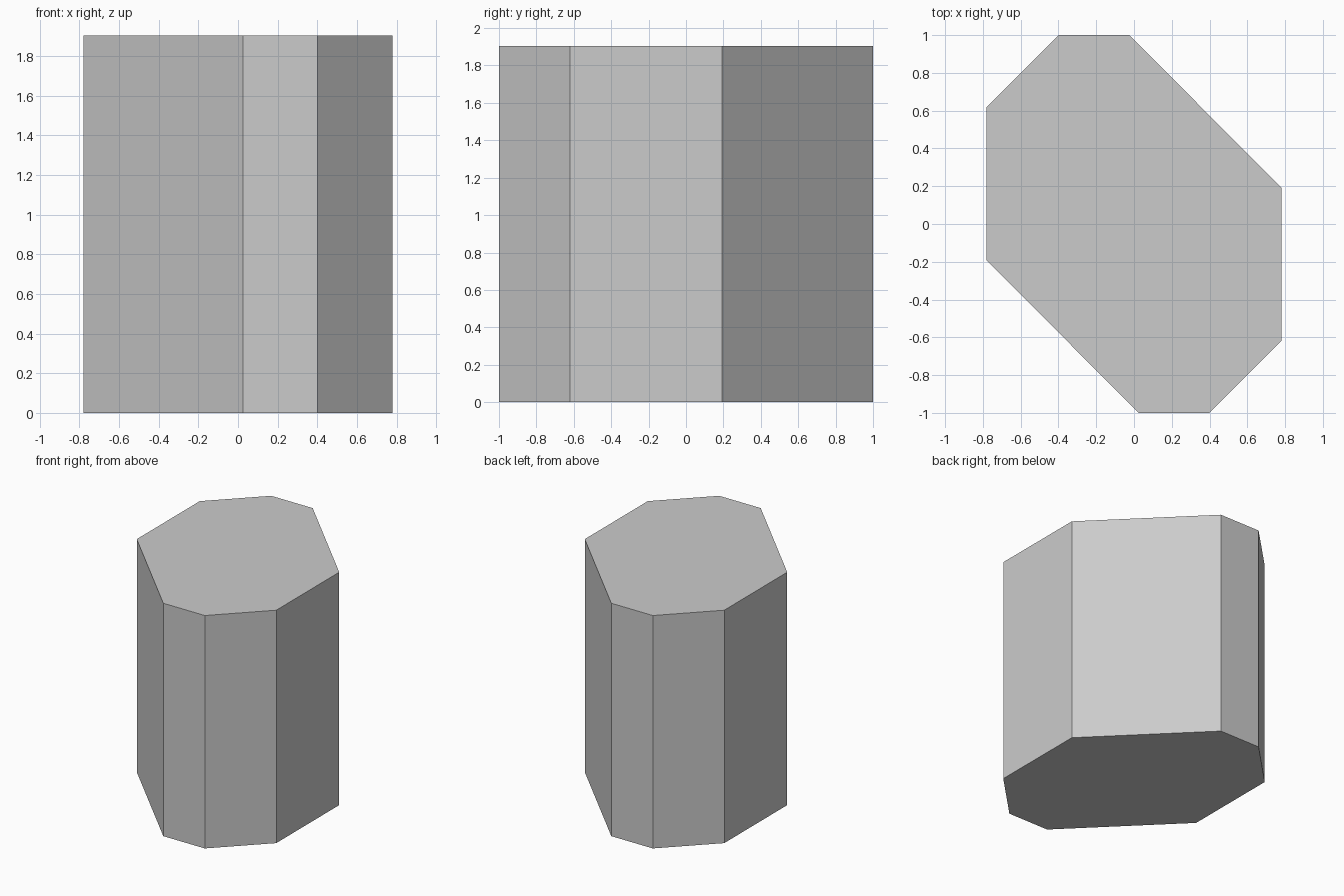
import bpy, bmesh

if "Cube" in bpy.data.objects:
    bpy.data.objects.remove(bpy.data.objects["Cube"])

HEIGHT = 1.903

# Half of the eight-sided outline; the other half is its 180 degree turn
half = [(0.025, -1.0), (0.40, -1.0), (0.78, -0.62), (0.78, 0.193)]
outline = half + [(-x, -y) for x, y in half]

# Prism: outline face extruded straight up
bm = bmesh.new()
base = bm.faces.new([bm.verts.new((x, y, 0)) for x, y in outline])
top = bmesh.ops.extrude_face_region(bm, geom=[base], use_keep_orig=True)
bmesh.ops.translate(bm, vec=(0, 0, HEIGHT),
                    verts=[v for v in top["geom"] if isinstance(v, bmesh.types.BMVert)])
bmesh.ops.recalc_face_normals(bm, faces=bm.faces)

mesh = bpy.data.meshes.new("octagonal_column")
bm.to_mesh(mesh)
bm.free()
column = bpy.data.objects.new("octagonal_column", mesh)
bpy.context.collection.objects.link(column)
